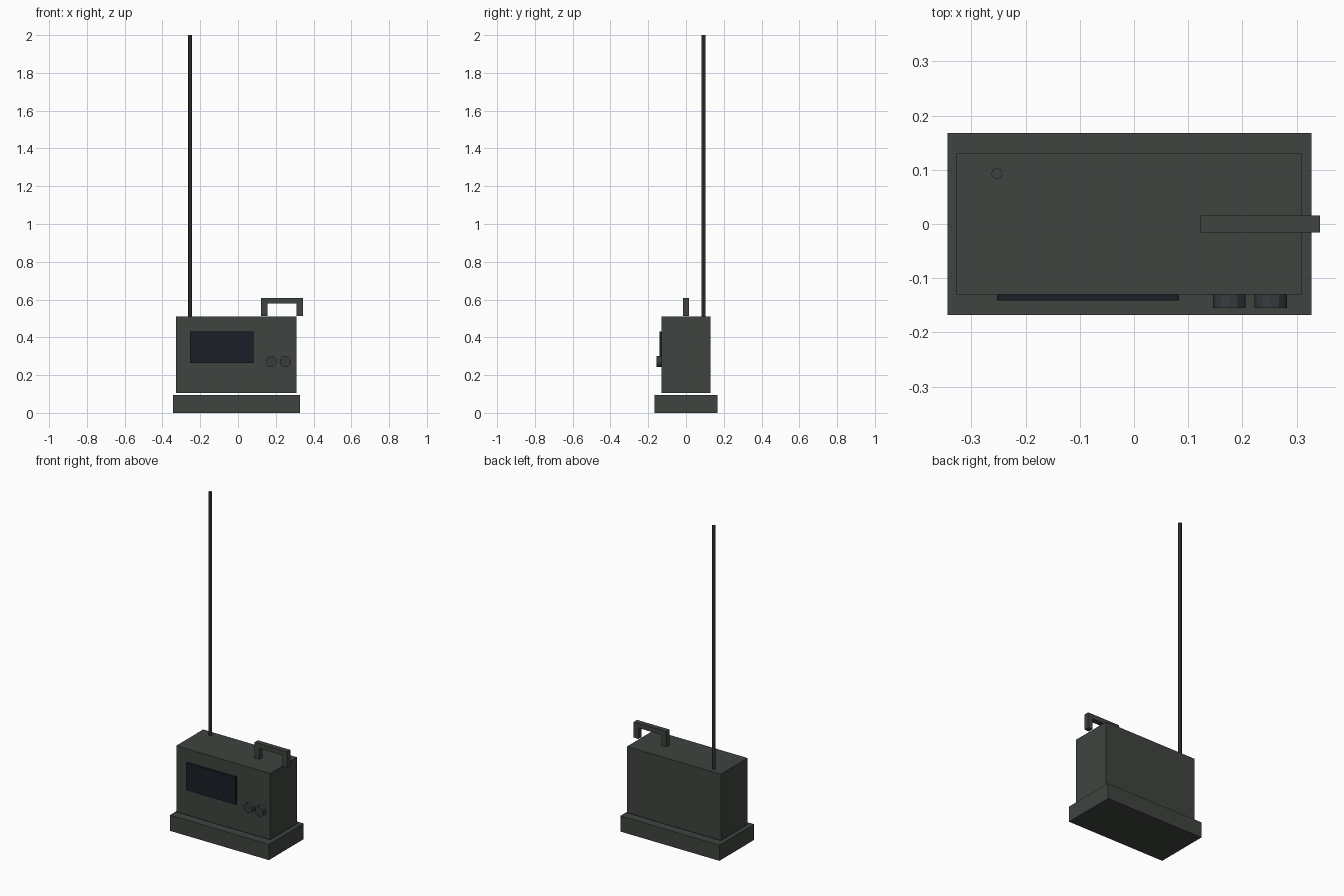
import bpy, math

if "Cube" in bpy.data.objects:
    bpy.data.objects.remove(bpy.data.objects["Cube"])


def material(name, rgb):
    m = bpy.data.materials.new(name)
    m.diffuse_color = (*rgb, 1)
    m.use_nodes = True
    m.node_tree.nodes["Principled BSDF"].inputs["Base Color"].default_value = m.diffuse_color
    return m


olive = material("olive_metal", (0.05, 0.058, 0.05))
screen_dark = material("dark_glass", (0.011, 0.013, 0.02))
knob_grey = material("knob_grey", (0.04, 0.044, 0.05))
antenna_grey = material("antenna_grey", (0.05, 0.055, 0.052))


def box(name, x, y, z, mat):
    """Box from (min, max) pairs per axis."""
    centre = [(a + b) / 2 for a, b in (x, y, z)]
    bpy.ops.mesh.primitive_cube_add(size=1, location=centre)
    ob = bpy.context.object
    ob.name = name
    ob.scale = [b - a for a, b in (x, y, z)]
    bpy.ops.object.transform_apply(location=False, rotation=False, scale=True)
    ob.data.materials.append(mat)
    return ob


def cylinder(name, location, radius, depth, sides, mat, rotation=(0, 0, 0)):
    bpy.ops.mesh.primitive_cylinder_add(vertices=sides, radius=radius, depth=depth,
                                        location=location, rotation=rotation)
    ob = bpy.context.object
    ob.name = name
    ob.data.materials.append(mat)
    return ob


# Base plinth and main case, separated by a narrow gap
box("base", (-0.344, 0.327), (-0.168, 0.168), (0, 0.096), olive)
box("case", (-0.327, 0.309), (-0.13, 0.13), (0.105, 0.511), olive)

# Display panel on the front
box("screen", (-0.253, 0.083), (-0.141, -0.128), (0.263, 0.431), screen_dark)

# Two control knobs
for i, x in enumerate((0.176, 0.252)):
    cylinder(f"knob_{i + 1}", (x, -0.141, 0.272), 0.03, 0.028, 12, knob_grey,
             (math.pi / 2, 0, 0))

# Carry handle: two legs and a top bar, overhanging the right edge
box("handle_bar", (0.123, 0.343), (-0.016, 0.016), (0.58, 0.609), olive)
for side, x in (("left", (0.123, 0.155)), ("right", (0.311, 0.343))):
    box(f"handle_leg_{side}", x, (-0.016, 0.016), (0.513, 0.58), olive)

# Whip antenna
cylinder("antenna", (-0.253, 0.093, 1.2555), 0.0105, 1.489, 8, antenna_grey)
